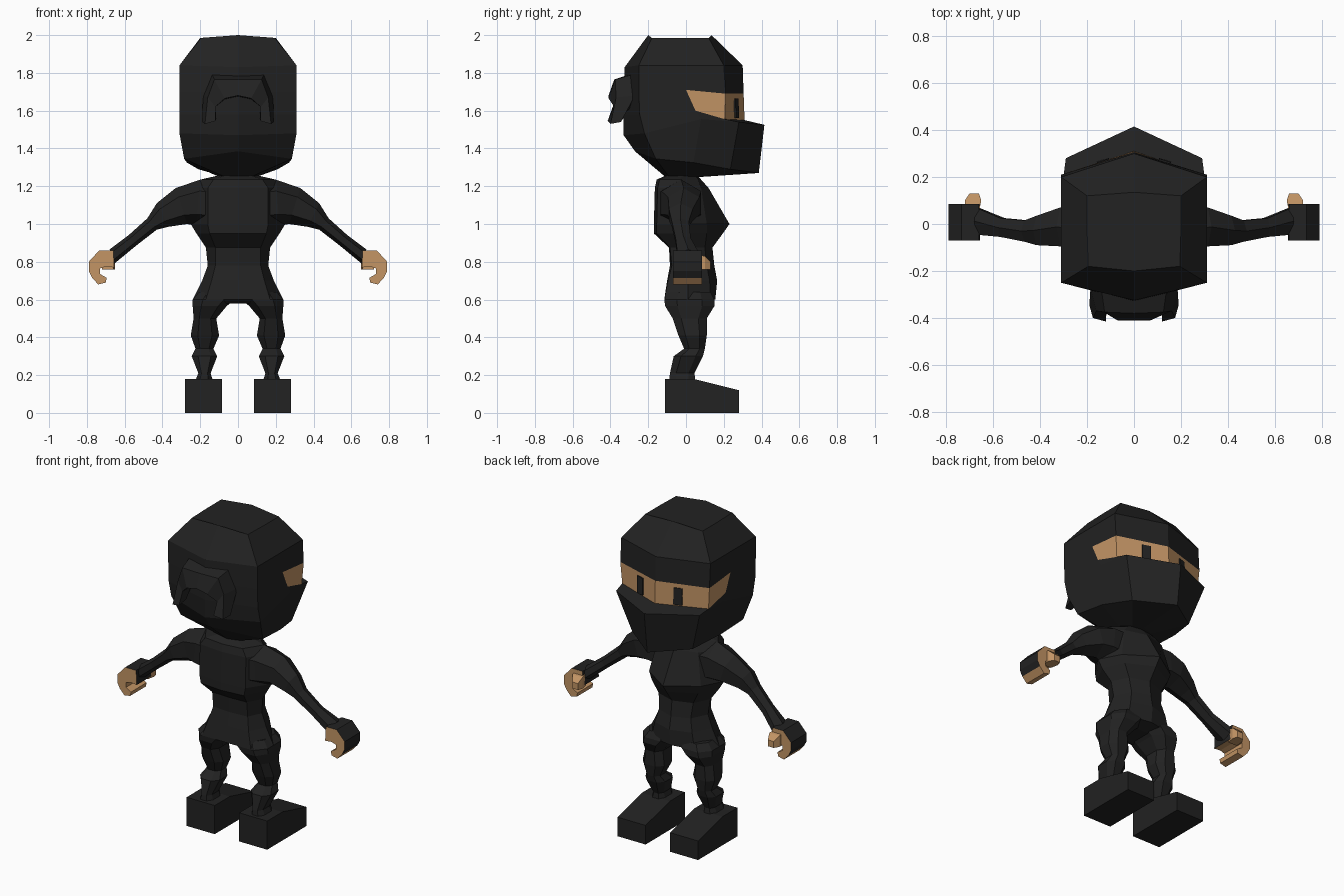
import bpy, bmesh
from mathutils import Vector

cube = bpy.data.objects.get("Cube")
if cube:
    bpy.data.objects.remove(cube, do_unlink=True)


def material(name, rgb):
    m = bpy.data.materials.new(name)
    m.use_nodes = True
    m.diffuse_color = (*rgb, 1)
    bsdf = m.node_tree.nodes["Principled BSDF"]
    bsdf.inputs["Base Color"].default_value = (*rgb, 1)
    bsdf.inputs["Roughness"].default_value = 0.9
    return m


BLACK = material("black cloth", (0.016, 0.016, 0.016))
SKIN = material("tan skin", (0.55, 0.30, 0.13))


def loft(name, rings, rule=None, mirror=False):
    """Skin a list of equal rings; rule(ring, column) gives the material slot."""
    bm = bmesh.new()
    rows = [[bm.verts.new(p) for p in r] for r in rings]
    n = len(rows[0])
    for i in range(len(rows) - 1):
        for j in range(n):
            k = (j + 1) % n
            f = bm.faces.new((rows[i][j], rows[i][k], rows[i + 1][k], rows[i + 1][j]))
            f.material_index = rule(i, j) if rule else 0
    for i, row in ((-1, rows[0]), (-2, rows[-1])):
        f = bm.faces.new(row)
        f.material_index = rule(i, 0) if rule else 0
    return finish(name, bm, mirror)


def finish(name, bm, mirror):
    bmesh.ops.recalc_face_normals(bm, faces=bm.faces)
    objs = []
    for side in ((1, -1) if mirror else (1,)):
        me = bpy.data.meshes.new(name)
        if side < 0:
            bmesh.ops.scale(bm, vec=(-1, 1, 1), verts=bm.verts)
            bmesh.ops.reverse_faces(bm, faces=bm.faces)
        bm.to_mesh(me)
        me.materials.append(BLACK)
        me.materials.append(SKIN)
        label = name if not mirror else ("left_" if side > 0 else "right_") + name
        ob = bpy.data.objects.new(label, me)
        bpy.context.collection.objects.link(ob)
        objs.append(ob)
    bm.free()
    return objs


def sym(half):
    """Close a half ring that starts and ends on the centre plane."""
    return half + [(-x, y, z) for x, y, z in half[-2:0:-1]]


# Hooded head: face centre, face corner, side, back corner, back centre
head = [
    [(0, .135, 2.0), (.2, .12, 1.985), (.2, -.02, 1.985), (.195, -.18, 1.985), (0, -.2, 2.0)],
    [(0, .30, 1.84), (.31, .2, 1.84), (.31, 0, 1.84), (.31, -.25, 1.84), (0, -.325, 1.83)],
    [(0, .305, 1.69), (.31, .21, 1.69), (.31, 0, 1.71), (.31, -.25, 1.70), (0, -.33, 1.70)],
    [(0, .31, 1.55), (.30, .205, 1.555), (.31, .05, 1.60), (.31, -.245, 1.58), (0, -.33, 1.58)],
    [(0, .415, 1.525), (.29, .28, 1.54), (.31, .08, 1.555), (.31, -.22, 1.48), (0, -.33, 1.47)],
    [(0, .385, 1.27), (.21, .235, 1.29), (.27, .04, 1.325), (.285, -.16, 1.345), (0, -.27, 1.385)],
    [(0, .09, 1.25), (.07, .07, 1.25), (.1, 0, 1.25), (.07, -.09, 1.25), (0, -.11, 1.25)],
]
loft("hooded_head", [sym(r) for r in head],
     lambda i, j: int(i == 2 and j in (0, 1, 6, 7)))

# Eyes: thin plates lying on the face planes
slope = Vector((.305, -.1, 0)).normalized()
out = Vector((.1, .305, 0)).normalized()
rings = []
for z, y0 in ((1.56, .309), (1.665, .306)):
    c = Vector((.13, y0 - .13 * .1 / .305, z))
    rings.append([c + slope * a + out * b
                  for a, b in ((-.026, -.002), (.026, -.002), (.026, .007), (-.026, .007))])
loft("eye", rings, mirror=True)

# Hood knot: an arched strap on the back of the head
knot = [
    [(.19, -.345, 1.54), (.175, -.40, 1.53), (.12, -.415, 1.545), (.115, -.35, 1.56)],
    [(.185, -.27, 1.68), (.16, -.37, 1.67), (.12, -.38, 1.62), (.12, -.29, 1.62)],
    [(.14, -.27, 1.795), (.125, -.375, 1.765), (.07, -.41, 1.665), (.07, -.30, 1.66)],
    [(0, -.29, 1.795), (0, -.38, 1.765), (0, -.41, 1.68), (0, -.31, 1.675)],
]
loft("hood_knot", knot + [[(-x, y, z) for x, y, z in r] for r in knot[-2::-1]])

# Torso and hips: z, front y, front corner, side, back corner, back y
torso = [
    (1.26, .06, (.06, .05), (.09, -.02), (.06, -.09), -.10),
    (1.235, .08, (.10, .065), (.2, -.03), (.13, -.14), -.155),
    (1.19, .12, (.14, .08), (.23, -.03), (.16, -.15), -.165),
    (1.0, .23, (.18, .11), (.25, -.02), (.16, -.155), -.17),
    (.95, .195, (.16, .11), (.22, -.02), (.15, -.155), -.17),
    (.875, .14, (.12, .10), (.17, 0), (.12, -.085), -.09),
    (.78, .15, (.11, .11), (.16, .01), (.12, -.075), -.085),
    (.70, .165, (.13, .125), (.19, .01), (.14, -.095), -.10),
    (.60, .155, (.15, .13), (.24, .01), (.17, -.115), -.115),
    (.58, .07, (.10, .09), (.15, .01), (.10, -.08), -.07),
]
loft("torso", [sym([(0, fy, z), (*a, z), (*b, z), (*c, z), (0, by, z)])
               for z, fy, a, b, c, by in torso])

# Legs: z, inner x, outer x, back y, front y
legs = [
    (.64, .03, .205, -.09, .13), (.60, .02, .24, -.115, .15), (.565, .06, .24, -.11, .15),
    (.50, .115, .235, -.07, .11), (.41, .10, .25, -.04, .11), (.34, .13, .225, -.01, .10),
    (.30, .11, .245, -.065, .09), (.21, .145, .21, -.085, .045), (.16, .13, .23, -.09, .05),
]


def octagon(x0, x1, y0, y1, z):
    dx, dy = (x1 - x0) * .25, (y1 - y0) * .25
    return [(x0 + dx, y0, z), (x1 - dx, y0, z), (x1, y0 + dy, z), (x1, y1 - dy, z),
            (x1 - dx, y1, z), (x0 + dx, y1, z), (x0, y1 - dy, z), (x0, y0 + dy, z)]


loft("leg", [octagon(a, b, c, d, z) for z, a, b, c, d in legs], mirror=True)

# Wedge boots
boot = [(-.11, 0), (.28, 0), (.28, .12), (.04, .18), (-.11, .18)]
loft("boot", [[(x, y, z) for y, z in boot] for x in (.085, .28)], mirror=True)

# Arms: top point, bottom point (x, z), back y, front y
arms = [
    ((.12, 1.235), (.14, .98), -.14, .08), ((.2, 1.235), (.22, .99), -.13, .08),
    ((.33, 1.19), (.27, 1.0), -.095, .07), ((.43, 1.11), (.37, .985), -.09, .035),
    ((.48, 1.03), (.43, .97), -.075, .015), ((.58, .94), (.54, .885), -.055, .025),
    ((.68, .865), (.655, .79), -.045, .07),
]


def arm_ring(t, b, y0, y1):
    def at(f, y):
        return (t[0] + (b[0] - t[0]) * f, y, t[1] + (b[1] - t[1]) * f)
    m = (y0 + y1) / 2
    return [at(0, m), at(.25, y1), at(.75, y1), at(1, m), at(.75, y0), at(.25, y0)]


loft("arm", [arm_ring(*a) for a in arms], mirror=True)

# Curled hands: black on the back of the hand, skin on the palm, fingers and sides
curl = [(.655, .77), (.66, .86), (.735, .86), (.79, .80), (.79, .75), (.772, .715),
        (.74, .68), (.70, .69), (.695, .715), (.73, .735), (.73, .765), (.70, .775)]
loft("hand", [[(x, y, z) for x, z in curl] for y in (-.07, .085)],
     lambda i, j: 0 if i == 0 and j < 5 else 1, mirror=True)

# Thumbs
thumb = [(.05, .66, .72, .76, .84), (.10, .65, .72, .76, .83), (.13, .66, .70, .76, .80)]
loft("thumb", [[(a, y, c), (b, y, c), (b, y, d), (a, y, d)] for y, a, b, c, d in thumb],
     lambda i, j: 1, mirror=True)
